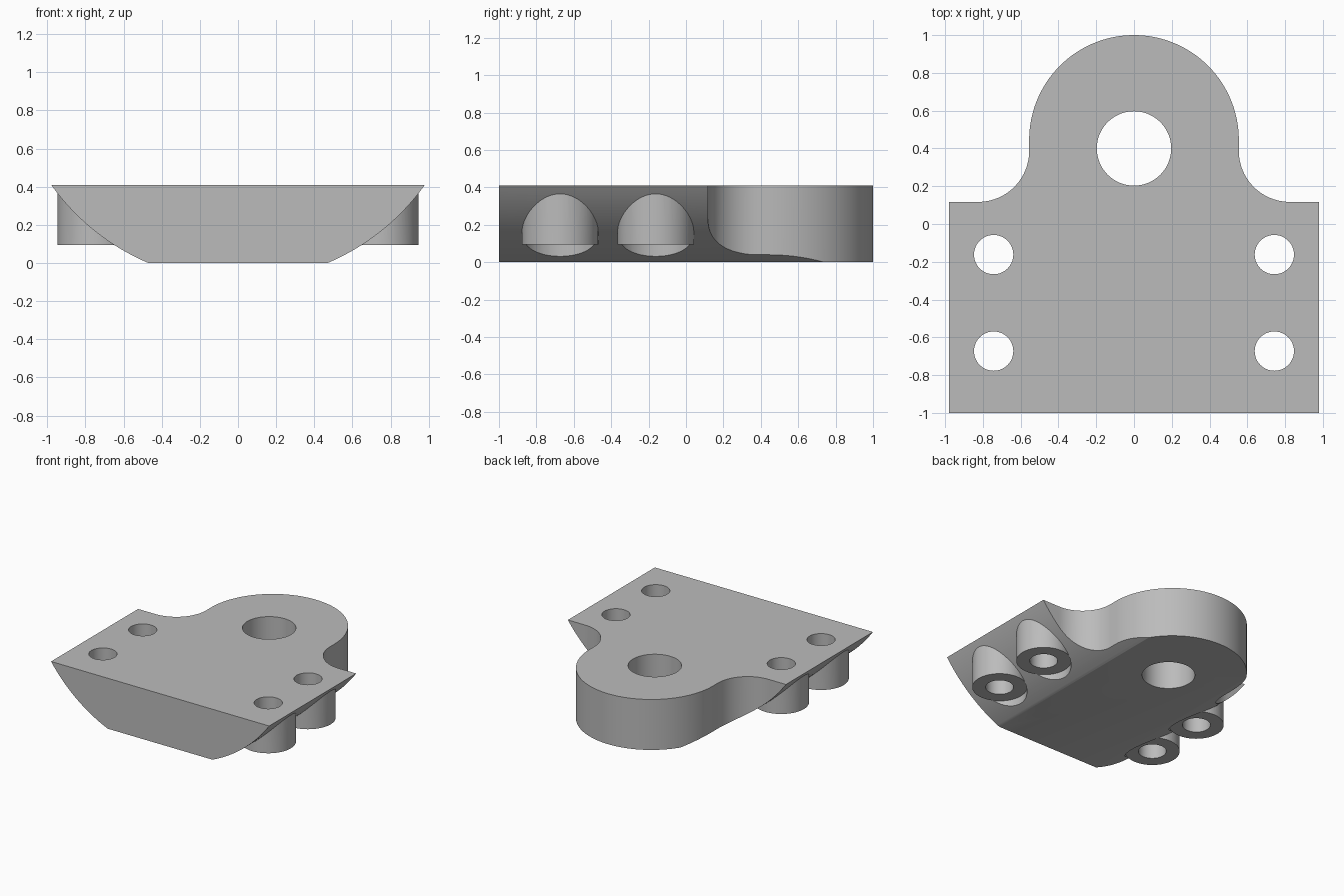
import bpy, bmesh
from math import sin, cos, pi, radians, sqrt, asin
from mathutils import Vector

cube = bpy.data.objects.get("Cube")
if cube:
    bpy.data.objects.remove(cube, do_unlink=True)

TOP = 0.41          # plate thickness
HALF = 0.98         # half width of the plate
FLAT = 0.47         # half width of the flat underside
BOSS_Z = 0.095      # height of the boss seats
BOLTS = [(sx * 0.743, y) for sx in (-1, 1) for y in (-0.673, -0.162)]

grey = bpy.data.materials.new("Plain grey")
grey.use_nodes = True
colour = (0.5, 0.5, 0.5, 1)
grey.diffuse_color = colour
grey.node_tree.nodes["Principled BSDF"].inputs["Base Color"].default_value = colour


def prism(name, points, depth):
    """Extrude a closed 3D outline along a vector."""
    bm = bmesh.new()
    face = bm.faces.new([bm.verts.new(p) for p in points])
    ext = bmesh.ops.extrude_face_region(bm, geom=[face])
    moved = [g for g in ext["geom"] if isinstance(g, bmesh.types.BMVert)]
    bmesh.ops.translate(bm, vec=Vector(depth), verts=moved)
    bmesh.ops.recalc_face_normals(bm, faces=bm.faces)
    mesh = bpy.data.meshes.new(name)
    bm.to_mesh(mesh)
    bm.free()
    mesh.materials.append(grey)
    obj = bpy.data.objects.new(name, mesh)
    bpy.context.collection.objects.link(obj)
    return obj


def arc(cx, cy, r, start, end, n):
    angles = [radians(start + (end - start) * i / n) for i in range(n + 1)]
    return [(cx + r * cos(a), cy + r * sin(a)) for a in angles]


def rod(name, x, y, r, low, high, n=64):
    ring = arc(x, y, r, 0, 360, n)[:-1]
    return prism(name, [(px, py, low) for px, py in ring], (0, 0, high - low))


def combine(target, tool, operation):
    """Apply a boolean and discard its tool."""
    tool.hide_render = True
    mod = target.modifiers.new(operation.title(), 'BOOLEAN')
    mod.operation, mod.object, mod.solver = operation, tool, 'EXACT'
    bpy.context.view_layer.objects.active = target
    bpy.ops.object.modifier_apply(modifier=mod.name)
    bpy.data.objects.remove(tool, do_unlink=True)


# Plate outline: square base, filleted neck, round lug
lug, fillet, shoulder = 0.555, 0.27, 0.117
right = [(HALF, -1), (HALF, shoulder)]
right += arc(lug + fillet, shoulder + fillet, fillet, 270, 180, 24)
right += arc(0, 1 - lug, lug, 0, 90, 40)
plan = right + [(-x, y) for x, y in reversed(right[:-1])]
plate = prism("mounting_plate", [(x, y, -0.1) for x, y in plan], (0, 0, TOP + 0.1))

# Hull section: flat bottom, sides on one large arc
cz = (HALF ** 2 + TOP ** 2 - FLAT ** 2) / (2 * TOP)
radius = sqrt(FLAT ** 2 + cz ** 2)
first, last = asin(FLAT / radius), asin(HALF / radius) + 0.02
side = []
for i in range(33):
    a = first + (last - first) * i / 32
    side.append((radius * sin(a), cz - radius * cos(a)))
side.append((side[-1][0], TOP + 0.2))
section = side + [(-x, z) for x, z in reversed(side)]
hull = prism("hull_section", [(x, -1.2, z) for x, z in section], (0, 2.4, 0))
combine(plate, hull, 'INTERSECT')

# Round bosses with flat seats recessed into the curved sides
for x, y in BOLTS:
    combine(plate, rod("boss", x, y, 0.204, -0.1, 0.39), 'UNION')
    combine(plate, rod("seat_cutter", x, y, 0.2045, -0.2, BOSS_Z), 'DIFFERENCE')

# Bolt holes and the large lug hole
for x, y in BOLTS:
    combine(plate, rod("bolt_cutter", x, y, 0.104, -0.2, 0.6), 'DIFFERENCE')
combine(plate, rod("lug_cutter", 0, 0.4, 0.197, -0.2, 0.6), 'DIFFERENCE')

# One material and smooth curved walls with sharp edges
plate.data.materials.clear()
plate.data.materials.append(grey)
for poly in plate.data.polygons:
    poly.material_index = 0
bpy.ops.object.select_all(action='DESELECT')
plate.select_set(True)
bpy.context.view_layer.objects.active = plate
bpy.ops.object.shade_smooth_by_angle(angle=radians(25))
